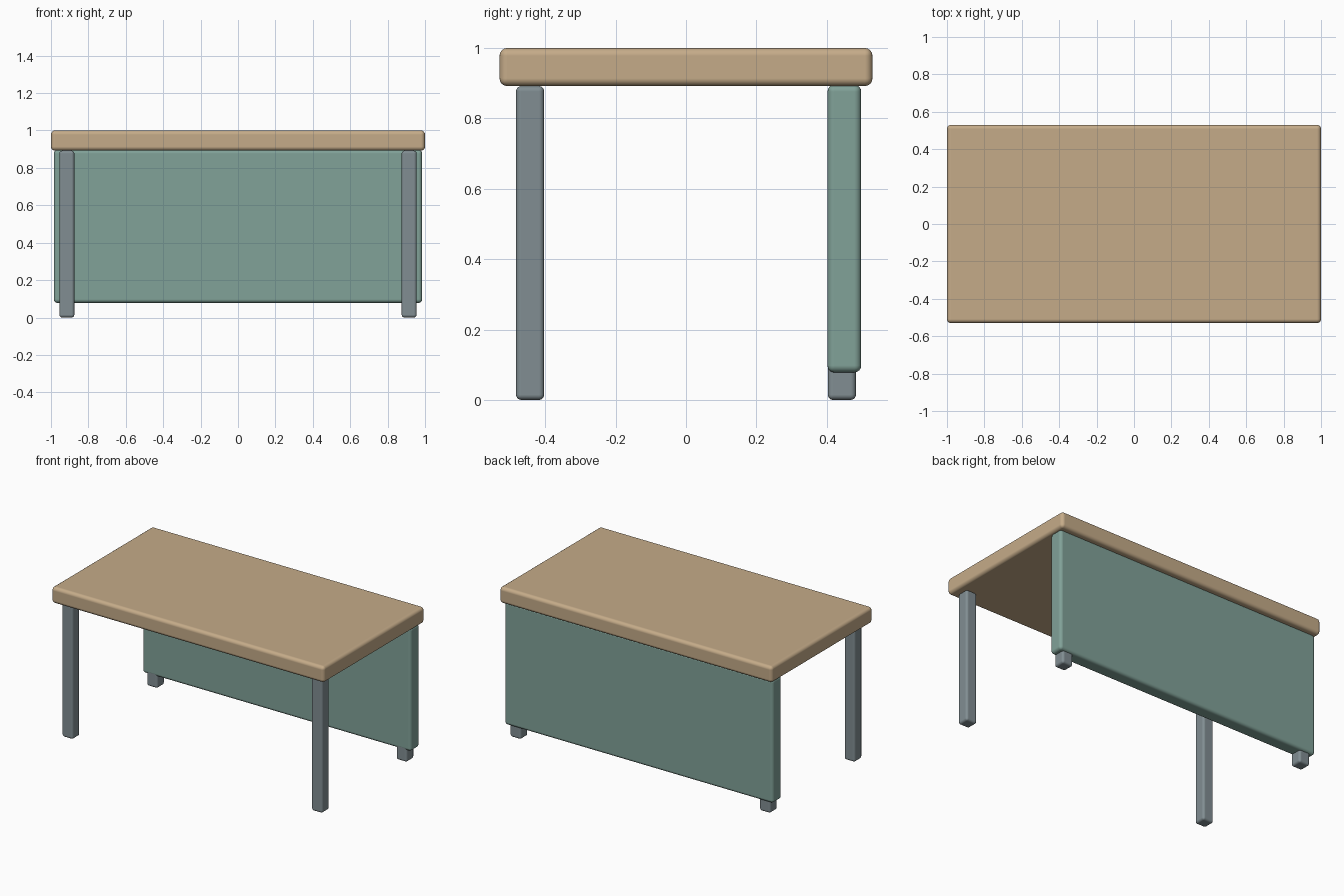
import bpy
import bmesh
from mathutils import Vector

default = bpy.data.objects.get("Cube")
if default:
    bpy.data.objects.remove(default, do_unlink=True)


def material(name, color):
    mat = bpy.data.materials.new(name)
    mat.use_nodes = True
    mat.diffuse_color = (*color, 1)
    bsdf = mat.node_tree.nodes["Principled BSDF"]
    bsdf.inputs["Base Color"].default_value = (*color, 1)
    bsdf.inputs["Roughness"].default_value = 0.6
    return mat


def rounded_box(name, low, high, radius, mat):
    """Box between two corners with softly rounded edges."""
    low, high = Vector(low), Vector(high)
    mesh = bpy.data.meshes.new(name)
    bm = bmesh.new()
    bmesh.ops.create_cube(bm, size=1)
    bmesh.ops.scale(bm, vec=high - low, verts=bm.verts)
    bm.to_mesh(mesh)
    bm.free()
    mesh.materials.append(mat)
    obj = bpy.data.objects.new(name, mesh)
    obj.location = (low + high) / 2
    bpy.context.collection.objects.link(obj)
    bevel = obj.modifiers.new("rounded_edges", "BEVEL")
    bevel.width = radius
    bevel.segments = 4
    bevel.harden_normals = True
    mesh.shade_smooth()
    return obj


wood = material("tan wood", (0.56, 0.41, 0.25))
metal = material("grey metal", (0.22, 0.27, 0.29))
green = material("muted green", (0.22, 0.36, 0.315))

# Desk top
rounded_box("desk_top", (-1, -0.53, 0.892), (1, 0.53, 1), 0.022, wood)

# Modesty panel across the back
rounded_box("back_panel", (-0.985, 0.402, 0.078), (0.985, 0.498, 0.896), 0.02, green)

# Four square legs
for side, x in (("left", 0.915), ("right", -0.915)):
    for end, y in (("front", -0.443), ("back", 0.443)):
        rounded_box(f"{end}_{side}_leg", (x - 0.04, y - 0.04, 0),
                    (x + 0.04, y + 0.04, 0.892), 0.015, metal)
